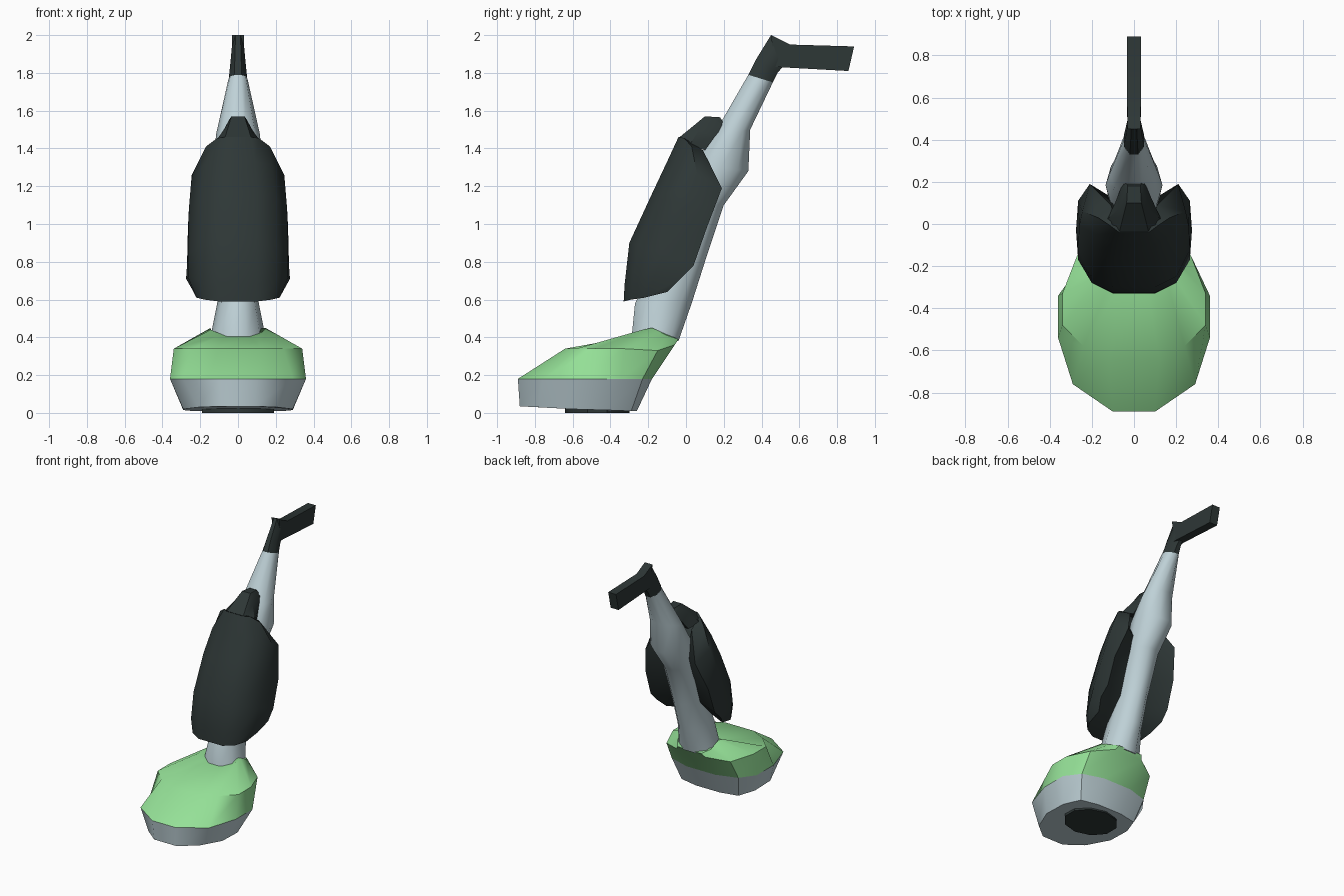
import bpy, bmesh, math

if "Cube" in bpy.data.objects:
    bpy.data.objects.remove(bpy.data.objects["Cube"])


def material(name, rgb):
    m = bpy.data.materials.new(name)
    m.diffuse_color = (*rgb, 1)
    m.use_nodes = True
    m.node_tree.nodes["Principled BSDF"].inputs["Base Color"].default_value = m.diffuse_color
    return m


DARK = material("charcoal", (0.027, 0.038, 0.037))
GREEN = material("light green", (0.30, 0.75, 0.31))
PALE = material("pale blue grey", (0.52, 0.64, 0.68))


def mirrored(half):
    """Close a ring from its right half, listed front to back."""
    return half + [(-x, y, z) for x, y, z in reversed(half)]


def section(front, back, w, n=10):
    """Rounded ring between a front and a back (y, z) point, w is half width."""
    ring = []
    for i in range(n):
        a = 2 * math.pi * (i + 0.5) / n
        t = 0.5 - 0.5 * math.cos(a) / math.cos(math.pi / n)
        ring.append((w * math.sin(a), front[0] + t * (back[0] - front[0]),
                     front[1] + t * (back[1] - front[1])))
    return ring


def loft(name, rings, mat, angle=40):
    bm = bmesh.new()
    rows = [[bm.verts.new(p) for p in r] for r in rings]
    n = len(rows[0])
    for a, b in zip(rows, rows[1:]):
        for i in range(n):
            j = (i + 1) % n
            bm.faces.new((a[i], a[j], b[j], b[i]))
    bm.faces.new(rows[0][::-1])
    bm.faces.new(rows[-1])
    bmesh.ops.recalc_face_normals(bm, faces=bm.faces)
    me = bpy.data.meshes.new(name)
    bm.to_mesh(me)
    bm.free()
    me.materials.append(mat)
    ob = bpy.data.objects.new(name, me)
    bpy.context.collection.objects.link(ob)
    bpy.ops.object.select_all(action='DESELECT')
    ob.select_set(True)
    bpy.context.view_layer.objects.active = ob
    bpy.ops.object.shade_smooth_by_angle(angle=math.radians(angle))
    return ob


# Floor head: pale lower tray and green cover share the rim
rim = mirrored([(.10, -.89, .18), (.29, -.76, .18), (.36, -.54, .18),
                (.36, -.34, .18), (.28, -.23, .18), (.12, -.18, .18)])
tray = mirrored([(.09, -.88, .035), (.21, -.78, .03), (.29, -.60, .02),
                 (.29, -.42, .015), (.24, -.29, .01), (.10, -.26, .01)])
shoulder = mirrored([(.12, -.64, .34), (.24, -.58, .34), (.34, -.48, .34),
                     (.34, -.33, .34), (.27, -.15, .33), (.12, -.06, .36)])
crown = mirrored([(.06, -.28, .405), (.11, -.27, .405), (.145, -.23, .44),
                  (.145, -.18, .45), (.14, -.10, .41), (.10, -.04, .39)])
loft("floor_head_tray", [tray, rim], PALE)
loft("floor_head_cover", [rim, shoulder, crown], GREEN)

# Dark suction opening underneath
opening = [(.20 * math.cos(a), -.47 + .17 * math.sin(a))
           for a in (math.pi * (i + .5) / 5 for i in range(10))]
loft("suction_opening", [[(x, y, z) for x, y in opening] for z in (0, .03)], DARK)

# Long body from the neck up to the handle
loft("body_tube", [
    section((-.29, .38), (-.04, .38), .15),
    section((-.27, .58), (.03, .58), .11),
    section((-.16, .80), (.10, .80), .10),
    section((-.04, 1.12), (.20, 1.10), .11),
    section((.04, 1.32), (.33, 1.28), .135),
    section((.14, 1.46), (.34, 1.50), .115),
    section((.33, 1.79), (.46, 1.75), .05)], PALE, 50)

# Bag wrapped around the front of the body, with wings reaching back
bag = []
for front, corner, side, wing in [
    ((.10, -.33, .59), (.18, -.29, .60), (.22, -.22, .61), (.235, -.10, .64)),
    ((.10, -.325, .68), (.20, -.28, .70), (.265, -.17, .72), (.275, -.03, .71)),
    ((.10, -.30, .90), (.20, -.25, .89), (.265, -.12, .84), (.27, .04, .78)),
    ((.10, -.18, 1.16), (.20, -.13, 1.14), (.26, -.01, 1.08), (.265, .11, .98)),
    ((.09, -.10, 1.33), (.18, -.05, 1.31), (.245, .06, 1.26), (.21, .19, 1.19)),
    ((.07, -.04, 1.46), (.11, -.01, 1.455), (.17, .03, 1.41), (.11, .09, 1.39)),
]:
    inner = (.08, wing[1] - .08, wing[2])
    bag.append(mirrored([front, corner, side, wing, inner]))
loft("dust_bag", bag, DARK)

# Raised tab at the top of the bag
loft("bag_tab", [
    mirrored([(.07, -.04, 1.455), (.13, .02, 1.42), (.09, .10, 1.39)]),
    mirrored([(.05, .04, 1.52), (.075, .07, 1.50), (.07, .15, 1.46)]),
    mirrored([(.035, .10, 1.57), (.045, .15, 1.555), (.05, .20, 1.52)]),
    mirrored([(.03, .18, 1.565), (.035, .19, 1.55), (.04, .20, 1.525)])], DARK)

# Handle: a tapered collar bending into a flat grip
loft("handle_collar", [
    section((.33, 1.79), (.46, 1.75), .052, 8),
    section((.37, 1.87), (.485, 1.80), .044, 8),
    section((.45, 2.00), (.51, 1.83), .034, 8)], DARK)
grip = []
for top, bottom, w in [((.45, 2.0), (.47, 1.83), .032), ((.55, 1.95), (.50, 1.83), .032),
                       ((.89, 1.94), (.86, 1.81), .033)]:
    grip.append(mirrored([(w, *top), (w, *bottom)]))
loft("handle_grip", grip, DARK, 30)
